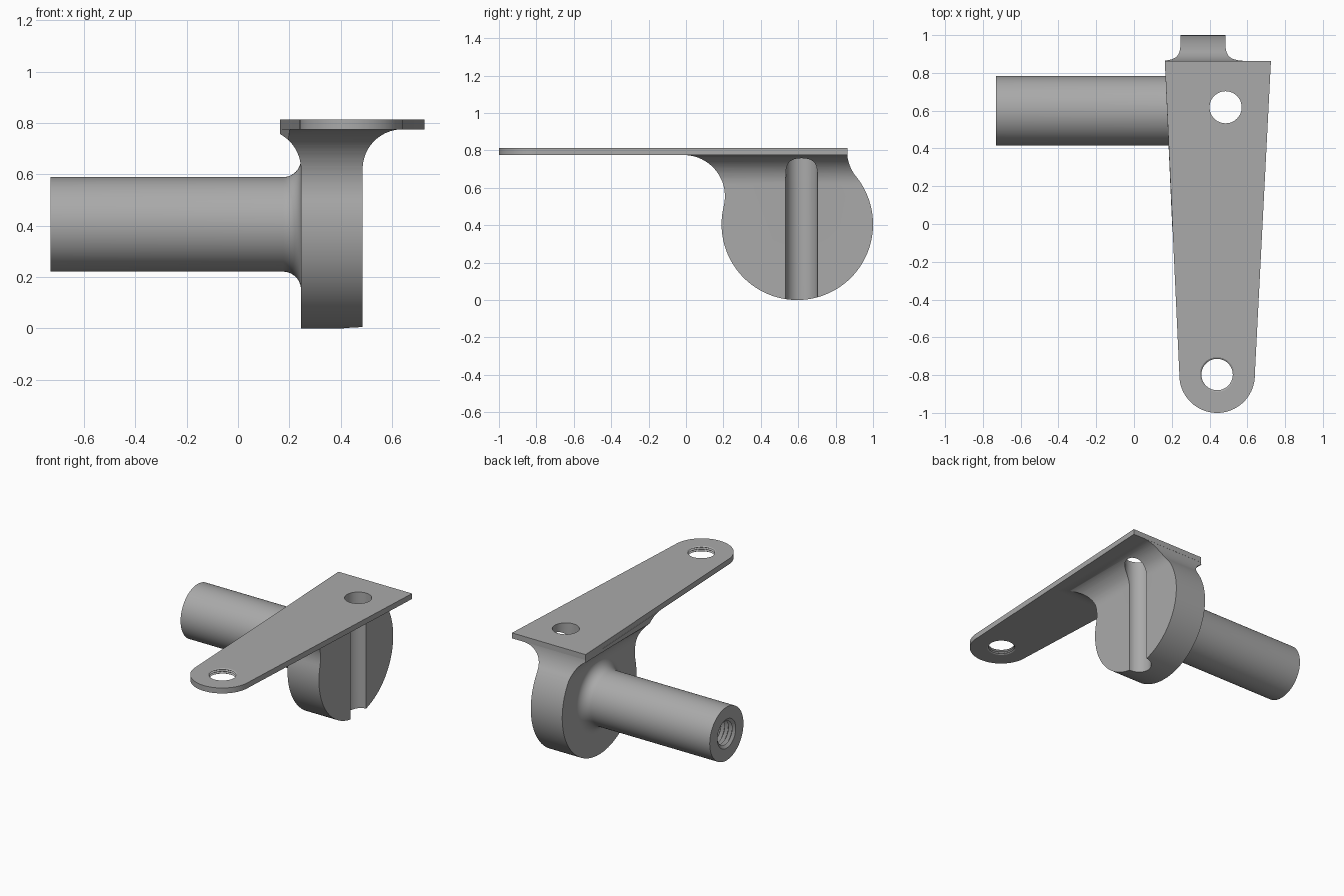
import bpy, bmesh
from math import sin, cos, radians, pi

cube = bpy.data.objects.get("Cube")
if cube:
    bpy.data.objects.remove(cube)

steel = bpy.data.materials.new("plain grey metal")
steel.use_nodes = True
GREY = (0.4, 0.4, 0.4, 1)
steel.diffuse_color = GREY
steel.node_tree.nodes["Principled BSDF"].inputs["Base Color"].default_value = GREY


def arc(cx, cy, r, start, end, n=24):
    angles = [radians(start + (end - start) * i / n) for i in range(n + 1)]
    return [(cx + r * cos(a), cy + r * sin(a)) for a in angles]


def finish(name, bm):
    bmesh.ops.remove_doubles(bm, verts=bm.verts, dist=1e-5)
    bmesh.ops.recalc_face_normals(bm, faces=bm.faces)
    mesh = bpy.data.meshes.new(name)
    bm.to_mesh(mesh)
    bm.free()
    mesh.materials.append(steel)
    obj = bpy.data.objects.new(name, mesh)
    bpy.context.collection.objects.link(obj)
    return obj


def prism(name, outline, low, high, place):
    """Extrude a flat outline; place(u, v, depth) gives the 3D point."""
    bm = bmesh.new()
    rings = [[bm.verts.new(place(u, v, d)) for u, v in outline] for d in (low, high)]
    bm.faces.new(rings[0])
    bm.faces.new(rings[1][::-1])
    n = len(outline)
    for i in range(n):
        j = (i + 1) % n
        bm.faces.new((rings[0][i], rings[0][j], rings[1][j], rings[1][i]))
    return finish(name, bm)


def lathe(name, profile, place, n=64):
    """Revolve a closed (distance, radius) profile; place(d, u, v) gives the point."""
    bm = bmesh.new()
    rings = []
    for d, r in profile:
        if r == 0:
            rings.append([bm.verts.new(place(d, 0, 0))] * n)
        else:
            rings.append([bm.verts.new(place(d, r * cos(2 * pi * i / n), r * sin(2 * pi * i / n)))
                          for i in range(n)])
    for a, b in zip(rings, rings[1:]):
        for i in range(n):
            j = (i + 1) % n
            corners = list(dict.fromkeys((a[i], a[j], b[j], b[i])))
            if len(corners) > 2:
                bm.faces.new(corners)
    return finish(name, bm)


def combine(target, tool, operation):
    tool.hide_render = True
    mod = target.modifiers.new(operation, 'BOOLEAN')
    mod.operation, mod.object, mod.solver = operation, tool, 'EXACT'
    bpy.context.view_layer.objects.active = target
    bpy.ops.object.modifier_apply(modifier=mod.name)
    bpy.data.objects.remove(tool)


def smooth(obj):
    bpy.ops.object.select_all(action='DESELECT')
    obj.select_set(True)
    bpy.context.view_layer.objects.active = obj
    bpy.ops.object.shade_smooth_by_angle(angle=radians(28))


def thread(start, end, count, minor, major):
    """Zigzag of ridges along a threaded bore."""
    step = (end - start) / count
    points = [(start, major)]
    for i in range(count):
        points += [(start + step * (i + 0.5), minor), (start + step * (i + 1), major)]
    return points


def flat(u, v, d): return (u, v, d)
def side(u, v, d): return (d, u, v)
def front(u, v, d): return (u, d, v)
def upright(d, u, v): return (u, v, d)


UNDER, TOP = 0.775, 0.8125
AXIS_Y, AXIS_Z = 0.595, 0.405

# Tapered arm plate with a rounded front end
outline = [(0.725, 0.863), (0.163, 0.863)] + arc(0.44, -0.8, 0.2, 178, 362, 40)
plate = prism("arm_plate", outline, UNDER, TOP, flat)

# Round hub with a neck that flares into the plate
hub_side = (arc(-0.012, 0.555, 0.22, 90, -13.9) + arc(AXIS_Y, AXIS_Z, 0.405, 166.1, 399, 80)[1:]
            + arc(1.081, 0.798, 0.22, 219, 186)[1:])
hub = prism("hub", hub_side, -0.1, 1, side)
flare = [(0.245, -0.1), (0.485, -0.1)] + arc(0.64, 0.62, 0.155, 180, 90) \
    + [(0.64, 0.9), (0.09, 0.9)] + arc(0.09, 0.62, 0.155, 90, 0)
combine(hub, prism("flare_cutter", flare, -0.5, 1.2, front), 'INTERSECT')
# Trim the flare flush with the tapered plate edge
trim = [(0.157, 1.0), (0.15, 1.2), (1, 1.2), (1, -0.3), (0.215, -0.3)]
combine(hub, prism("trim_cutter", trim, -0.2, 1, flat), 'INTERSECT')

# Vertical bore through the plate that becomes an open groove in the hub
for part in (plate, hub):
    bore = prism("bore_cutter", arc(0.485, 0.618, 0.085, 0, 352.5, 47), -0.3, 1.2, flat)
    combine(part, bore, 'DIFFERENCE')

# Threaded hole at the front end of the plate
ridges = thread(UNDER - 0.001, TOP + 0.001, 3, 0.083, 0.093)
tap = lathe("tap_cutter", [(0.7, 0), (0.7, 0.093)] + ridges + [(0.9, 0.093), (0.9, 0)],
            lambda d, u, v: (0.44 + u, -0.797 + v, d))
combine(plate, tap, 'DIFFERENCE')

# Shaft with a threaded end bore and a fillet where it meets the hub
shaft_profile = ([(-0.33, 0)] + thread(-0.33, -0.73, 14, 0.08, 0.1) + [(-0.73, 0.184)]
                 + arc(0.175, 0.254, 0.07, -90, 0, 12) + [(0.26, 0.254), (0.26, 0)])
shaft = lathe("threaded_shaft", shaft_profile,
              lambda d, u, v: (d, 0.6 + u, AXIS_Z + v))

for part in (plate, hub, shaft):
    smooth(part)
